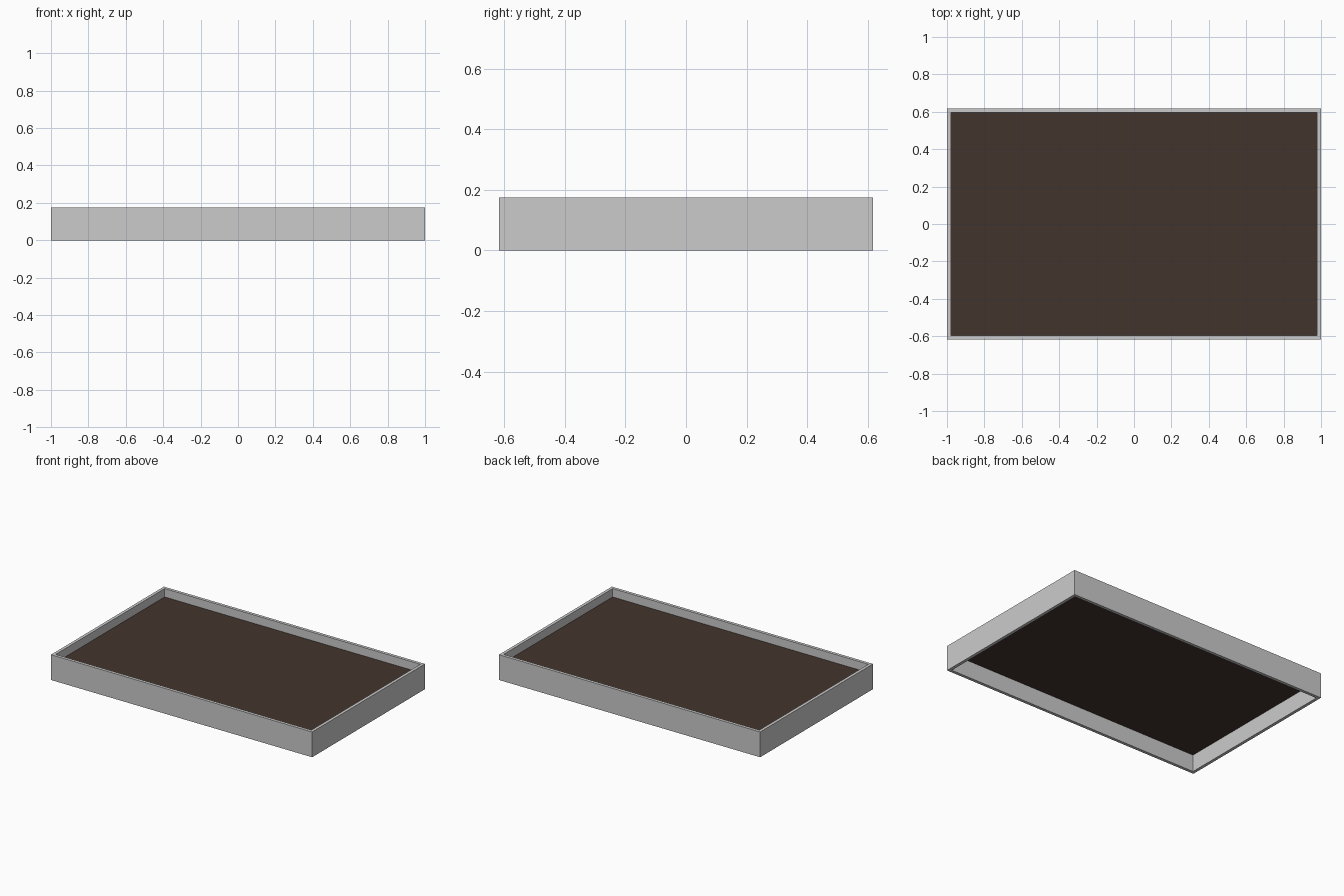
import bpy, bmesh

if "Cube" in bpy.data.objects:
    bpy.data.objects.remove(bpy.data.objects["Cube"])

HX, HY, H = 1.0, 0.617, 0.175   # outer half sizes and height
T = 0.021                       # wall thickness
SOIL_Z = 0.117


def make_object(name, bm):
    mesh = bpy.data.meshes.new(name)
    bm.to_mesh(mesh)
    bm.free()
    obj = bpy.data.objects.new(name, mesh)
    bpy.context.collection.objects.link(obj)
    return obj


def loop(bm, hx, hy, z):
    return [bm.verts.new((sx * hx, sy * hy, z))
            for sx, sy in ((-1, -1), (1, -1), (1, 1), (-1, 1))]


# Open rectangular frame: four rings joined into a closed wall
bm = bmesh.new()
rings = [loop(bm, HX, HY, 0), loop(bm, HX, HY, H),
         loop(bm, HX - T, HY - T, H), loop(bm, HX - T, HY - T, 0)]
for k in range(4):
    a, b = rings[k], rings[(k + 1) % 4]
    for i in range(4):
        j = (i + 1) % 4
        bm.faces.new((a[i], a[j], b[j], b[i]))
bmesh.ops.recalc_face_normals(bm, faces=bm.faces)
make_object("planter_frame", bm)

# Soil sheet set below the rim
bm = bmesh.new()
bm.faces.new(loop(bm, HX - T, HY - T, SOIL_Z))
soil = make_object("soil_surface", bm)
mat = bpy.data.materials.new("soil_brown")
mat.diffuse_color = (0.055, 0.034, 0.026, 1)
mat.use_nodes = True
mat.node_tree.nodes["Principled BSDF"].inputs["Base Color"].default_value = mat.diffuse_color
soil.data.materials.append(mat)
